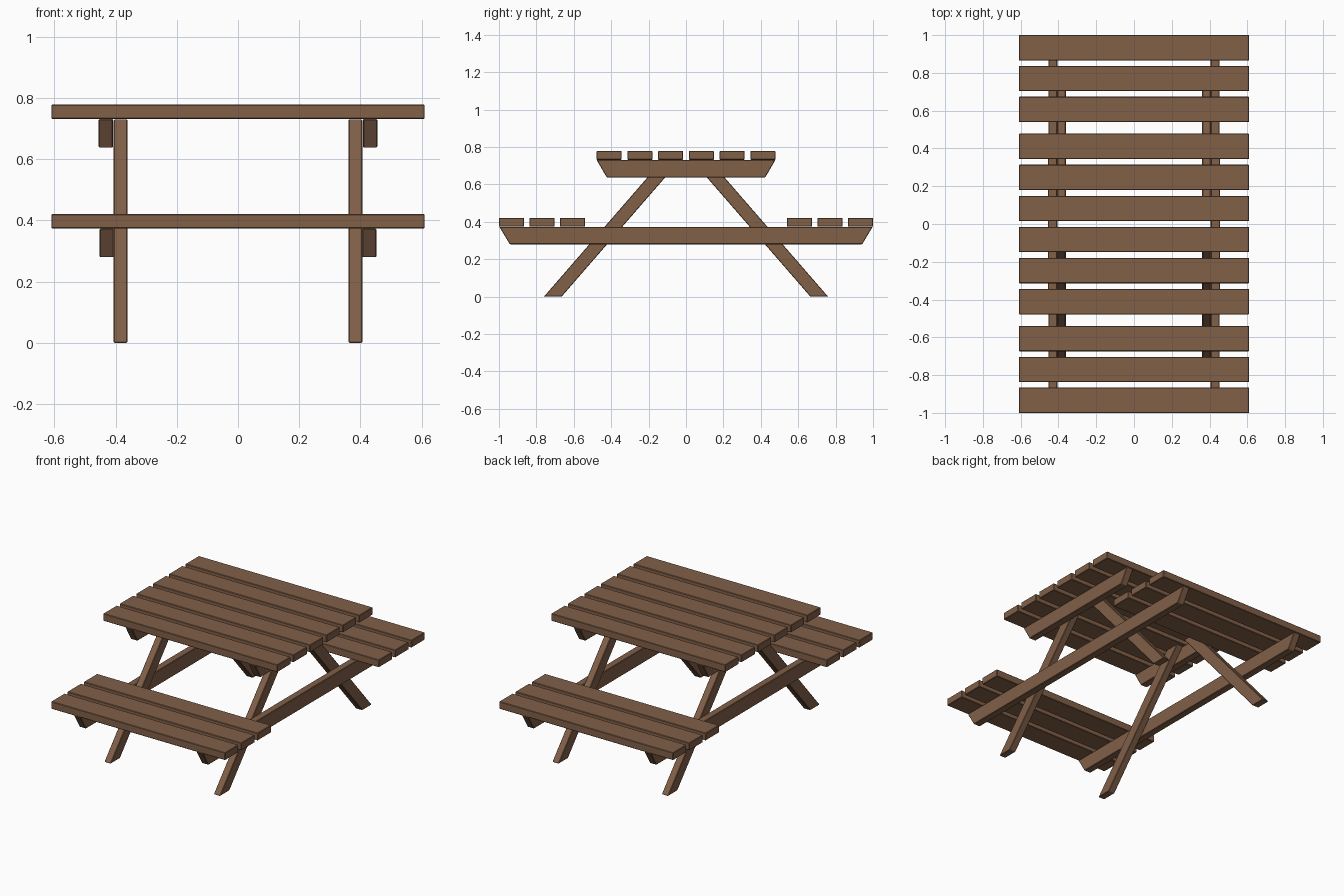
import bpy, bmesh

if "Cube" in bpy.data.objects:
    bpy.data.objects.remove(bpy.data.objects["Cube"])

wood = bpy.data.materials.new("brown wood")
wood.diffuse_color = (0.22, 0.115, 0.064, 1)
wood.use_nodes = True
wood.node_tree.nodes["Principled BSDF"].inputs["Base Color"].default_value = wood.diffuse_color


def board(name, profile, x0, x1, bevel=0.003):
    """Extrude a (y, z) profile along x and soften its edges."""
    bm = bmesh.new()
    face = bm.faces.new([bm.verts.new((x0, y, z)) for y, z in profile])
    ext = bmesh.ops.extrude_face_region(bm, geom=[face])["geom"]
    moved = [v for v in ext if isinstance(v, bmesh.types.BMVert)]
    bmesh.ops.translate(bm, verts=moved, vec=(x1 - x0, 0, 0))
    bmesh.ops.recalc_face_normals(bm, faces=bm.faces)
    bmesh.ops.bevel(bm, geom=list(bm.edges), offset=bevel, segments=1, affect='EDGES')
    mesh = bpy.data.meshes.new(name)
    bm.to_mesh(mesh)
    bm.free()
    mesh.materials.append(wood)
    bpy.context.collection.objects.link(bpy.data.objects.new(name, mesh))


def plank(name, yc, z0, z1, w=0.134):
    a, b = yc - w / 2, yc + w / 2
    board(name, [(a, z0), (b, z0), (b, z1), (a, z1)], -0.61, 0.61)


# Table top planks
for i in range(6):
    plank("table_plank", (i - 2.5) * 0.1645, 0.732, 0.779)

# Bench planks on both sides
for s in (-1, 1):
    for i in range(3):
        plank("bench_plank", s * (0.933 - i * 0.163), 0.374, 0.421)

for s in (-1, 1):
    # Cross beams with slanted ends, outside the legs
    board("table_beam", [(-0.478, 0.731), (-0.424, 0.638), (0.424, 0.638), (0.478, 0.731)],
          s * 0.408, s * 0.455)
    board("bench_beam", [(-0.998, 0.373), (-0.942, 0.28), (0.942, 0.28), (0.998, 0.373)],
          s * 0.406, s * 0.452)
    # Splayed legs
    for t in (-1, 1):
        board("leg", [(t * 0.76, 0), (t * 0.665, 0), (t * 0.031, 0.73), (t * 0.126, 0.73)],
              s * 0.361, s * 0.406)
